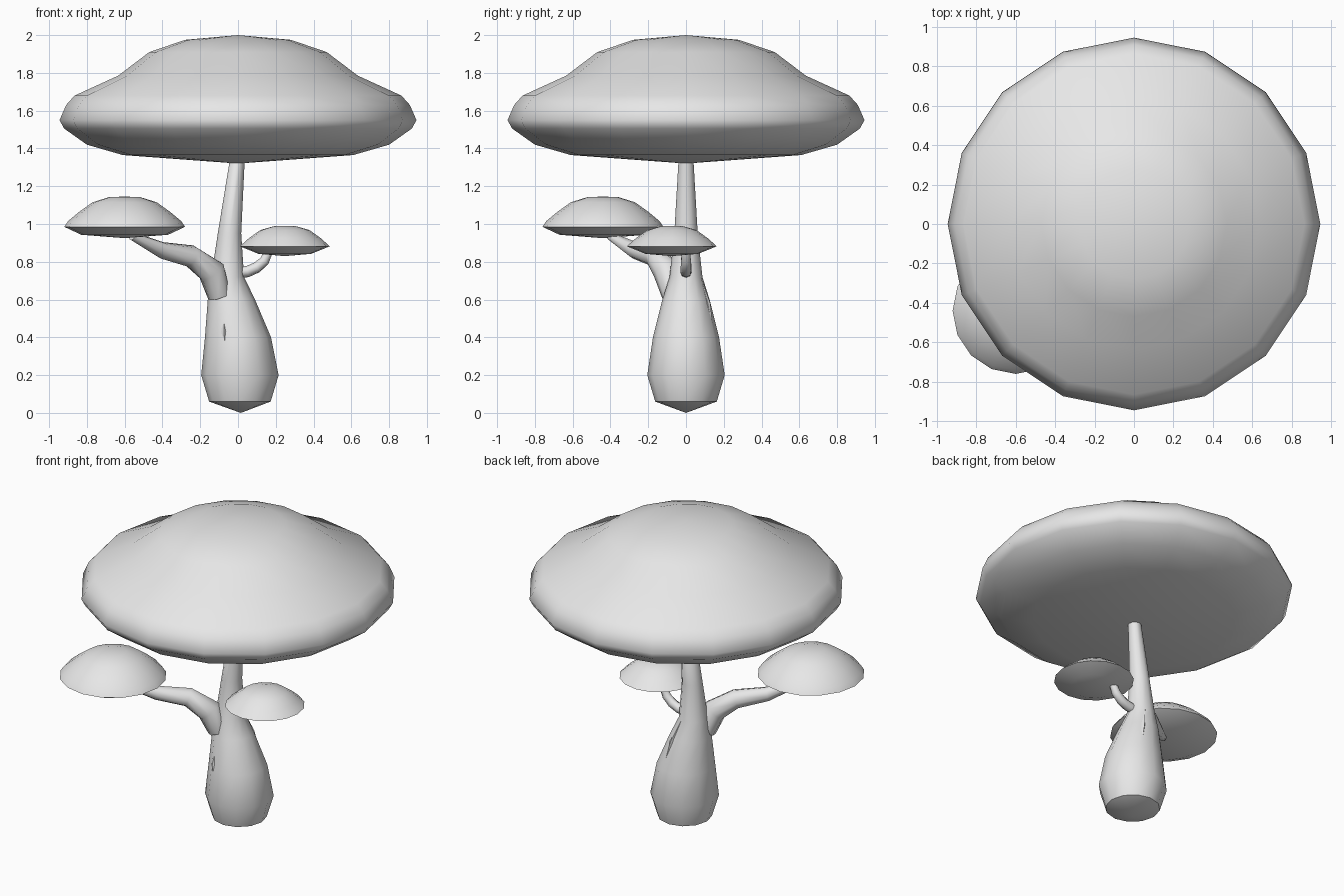
import bpy, bmesh, math
from mathutils import Vector

cube = bpy.data.objects.get("Cube")
if cube:
    bpy.data.objects.remove(cube, do_unlink=True)

grey = bpy.data.materials.new("plain_grey")
grey.use_nodes = True
colour = (0.8, 0.8, 0.8, 1)
grey.diffuse_color = colour
grey.node_tree.nodes["Principled BSDF"].inputs["Base Color"].default_value = colour


def skin(name, rings, start=None, end=None, angle=50):
    """Bridge a list of point rings into a smooth skin, with optional end tips."""
    bm = bmesh.new()
    loops = [[bm.verts.new(p) for p in ring] for ring in rings]
    n = len(loops[0])
    for a, b in zip(loops, loops[1:]):
        for i in range(n):
            j = (i + 1) % n
            bm.faces.new((a[i], a[j], b[j], b[i]))
    for tip, loop in ((start, loops[0]), (end, loops[-1])):
        if tip:
            v = bm.verts.new(tip)
            for i in range(n):
                bm.faces.new((loop[i], loop[(i + 1) % n], v))
    bmesh.ops.recalc_face_normals(bm, faces=bm.faces)
    mesh = bpy.data.meshes.new(name)
    bm.to_mesh(mesh)
    bm.free()
    mesh.materials.append(grey)
    obj = bpy.data.objects.new(name, mesh)
    bpy.context.collection.objects.link(obj)
    bpy.ops.object.select_all(action='DESELECT')
    obj.select_set(True)
    bpy.context.view_layer.objects.active = obj
    bpy.ops.object.shade_smooth_by_angle(angle=math.radians(angle))
    return obj


def ring(centre, r, sides, u=Vector((1, 0, 0)), v=Vector((0, 1, 0))):
    steps = [2 * math.pi * i / sides for i in range(sides)]
    return [Vector(centre) + r * (math.cos(t) * u + math.sin(t) * v) for t in steps]


def cap(name, x, y, profile, top, bottom, angle=50):
    rings = [ring((x, y, z), r, 16) for r, z in profile]
    return skin(name, rings, (x, y, top), (x, y, bottom), angle)


def branch(name, points, radii, sides=8):
    pts = [Vector(p) for p in points]
    rings = []
    for i, p in enumerate(pts):
        d = (pts[min(i + 1, len(pts) - 1)] - pts[max(i - 1, 0)]).normalized()
        u = d.cross(Vector((0.5, -0.8, 0.1))).normalized()
        rings.append(ring(p, radii[i], sides, u, d.cross(u)))
    return skin(name, rings, pts[0], pts[-1])


# Main cap: domed crown flaring into a rounded rim, shallow cone below
cap("main_cap", 0, 0,
    [(0.28, 1.975), (0.47, 1.91), (0.635, 1.785), (0.865, 1.68), (0.91, 1.63),
     (0.945, 1.55), (0.92, 1.505), (0.8, 1.42), (0.61, 1.365)], 2.0, 1.32, 60)

# Two smaller caps
cap("right_cap", -0.6, -0.44,
    [(0.08, 1.143), (0.17, 1.115), (0.24, 1.065), (0.3, 1.015), (0.32, 0.985),
     (0.23, 0.943)], 1.145, 0.925)
cap("left_cap", 0.248, -0.075,
    [(0.06, 0.988), (0.13, 0.968), (0.19, 0.925), (0.238, 0.882),
     (0.14, 0.842)], 0.99, 0.83)

# Bulbous stem, leaning slightly: centre x, z, radius
stem = [(0.01, 0.06, 0.163), (0.01, 0.2, 0.205), (0.0, 0.4, 0.175),
        (-0.035, 0.6, 0.125), (-0.055, 0.72, 0.087), (-0.045, 0.95, 0.062),
        (-0.005, 1.33, 0.04)]
skin("stem", [ring((x, 0, z), r, 12) for x, z, r in stem],
     (0.015, 0, 0), (-0.005, 0, 1.36))

# Branches carrying the smaller caps
branch("right_branch",
       [(-0.1, -0.065, 0.62), (-0.14, -0.1, 0.75), (-0.25, -0.16, 0.83),
        (-0.4, -0.27, 0.86), (-0.56, -0.4, 0.935)],
       [0.062, 0.075, 0.06, 0.045, 0.022])
branch("left_branch",
       [(-0.03, 0, 0.74), (0.05, 0, 0.748), (0.1, 0, 0.77), (0.14, 0, 0.805),
        (0.16, 0, 0.85)],
       [0.03, 0.03, 0.03, 0.028, 0.024])

# Thin leaf-shaped ridges on the stem
for name, low, mid, high in (
        ("front_ridge", (-0.065, -0.155, 0.32), (-0.075, -0.148, 0.43), (-0.075, -0.12, 0.52)),
        ("back_ridge", (0.06, 0.145, 0.42), (0.025, 0.115, 0.58), (-0.025, 0.075, 0.73))):
    skin(name, [ring(mid, 0.014, 4)], low, high)
